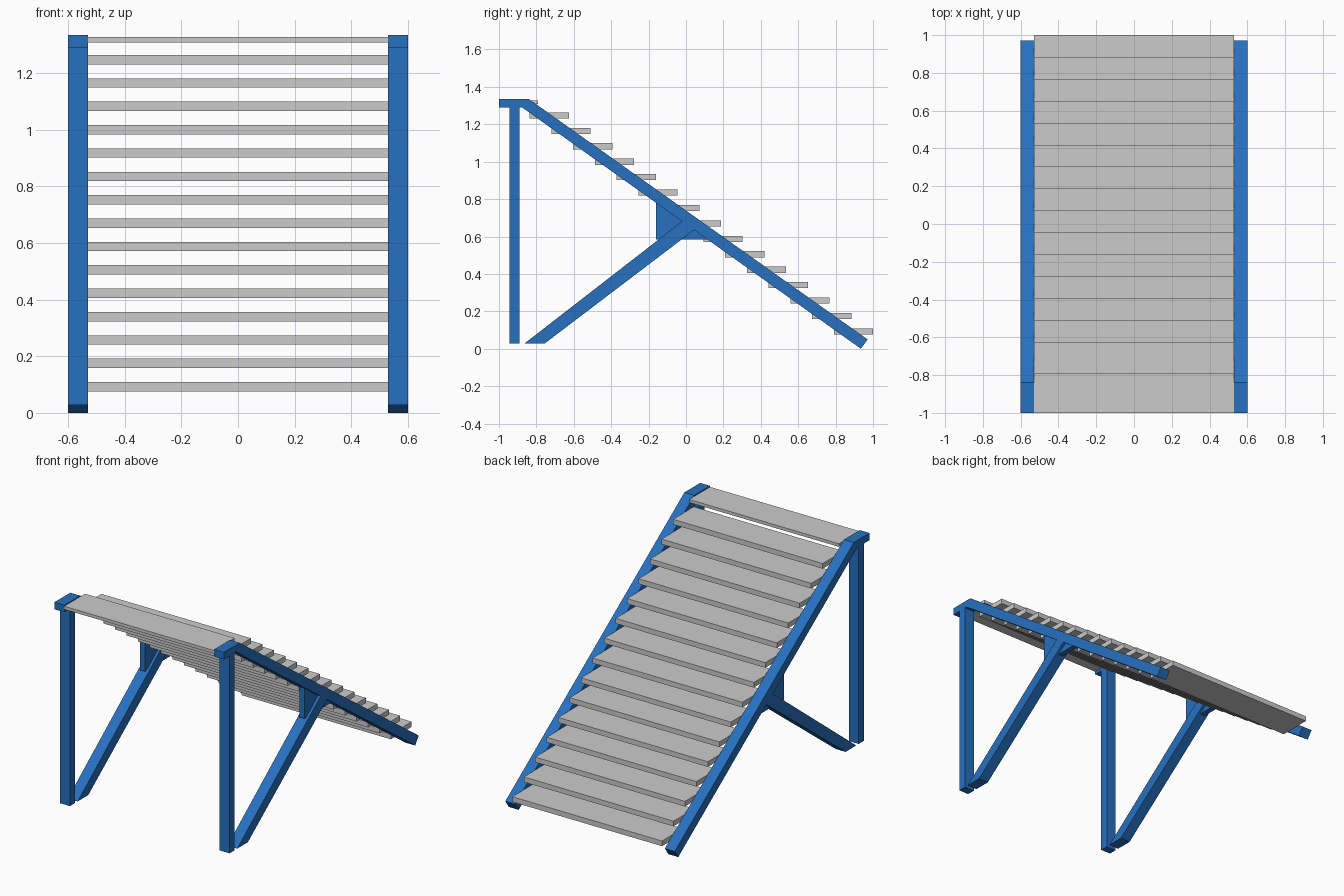
import bpy
import bmesh

if "Cube" in bpy.data.objects:
    bpy.data.objects.remove(bpy.data.objects["Cube"])

blue = bpy.data.materials.new("blue_paint")
blue.diffuse_color = (0.02, 0.16, 0.52, 1)
blue.use_nodes = True
blue.node_tree.nodes["Principled BSDF"].inputs["Base Color"].default_value = blue.diffuse_color


def prism(name, profile, x0, x1, mat=None):
    """Extrude a (y, z) outline along x from x0 to x1."""
    bm = bmesh.new()
    face = bm.faces.new([bm.verts.new((x0, y, z)) for y, z in profile])
    ext = bmesh.ops.extrude_face_region(bm, geom=[face])
    moved = [v for v in ext["geom"] if isinstance(v, bmesh.types.BMVert)]
    bmesh.ops.translate(bm, verts=moved, vec=(x1 - x0, 0, 0))
    bmesh.ops.recalc_face_normals(bm, faces=bm.faces)
    mesh = bpy.data.meshes.new(name)
    bm.to_mesh(mesh)
    bm.free()
    obj = bpy.data.objects.new(name, mesh)
    bpy.context.collection.objects.link(obj)
    if mat:
        mesh.materials.append(mat)
    return obj


def rect(y0, y1, z0, z1):
    return [(y0, z0), (y1, z0), (y1, z1), (y0, z1)]


# Side frame outlines: name, (y, z) profile, inner x, outer x
stringer = [(-1.0, 1.29), (-1.0, 1.335), (-0.84, 1.335),
            (0.971, 0.05), (0.935, 0.0), (-0.876, 1.29)]
post = rect(-0.943, -0.89, 0.027, 1.29)
brace = [(-0.865, 0.027), (-0.757, 0.027), (0.045, 0.636), (-0.02, 0.682)]
gusset = [(-0.16, 0.782), (-0.16, 0.585), (0.116, 0.585)]
parts = [("stringer", stringer, 0.53, 0.60),
         ("rear_post", post, 0.53, 0.60),
         ("brace", brace, 0.53, 0.60),
         ("gusset", gusset, 0.547, 0.583)]

# Left and right frames
for side, s in (("left", -1), ("right", 1)):
    for name, profile, xa, xb in parts:
        prism(f"{side}_{name}", profile, s * xa, s * xb, blue)

# Treads, climbing from the foot to the top
for i in range(15):
    y = 0.79 - i * 0.1161
    z = 0.076 + i * 0.0825
    prism(f"tread_{i + 1}", rect(y, y + 0.21, z, z + 0.033), -0.53, 0.53)

# Thin landing board at the top
prism("top_board", rect(-1.0, -0.79, 1.308, 1.328), -0.53, 0.53)
